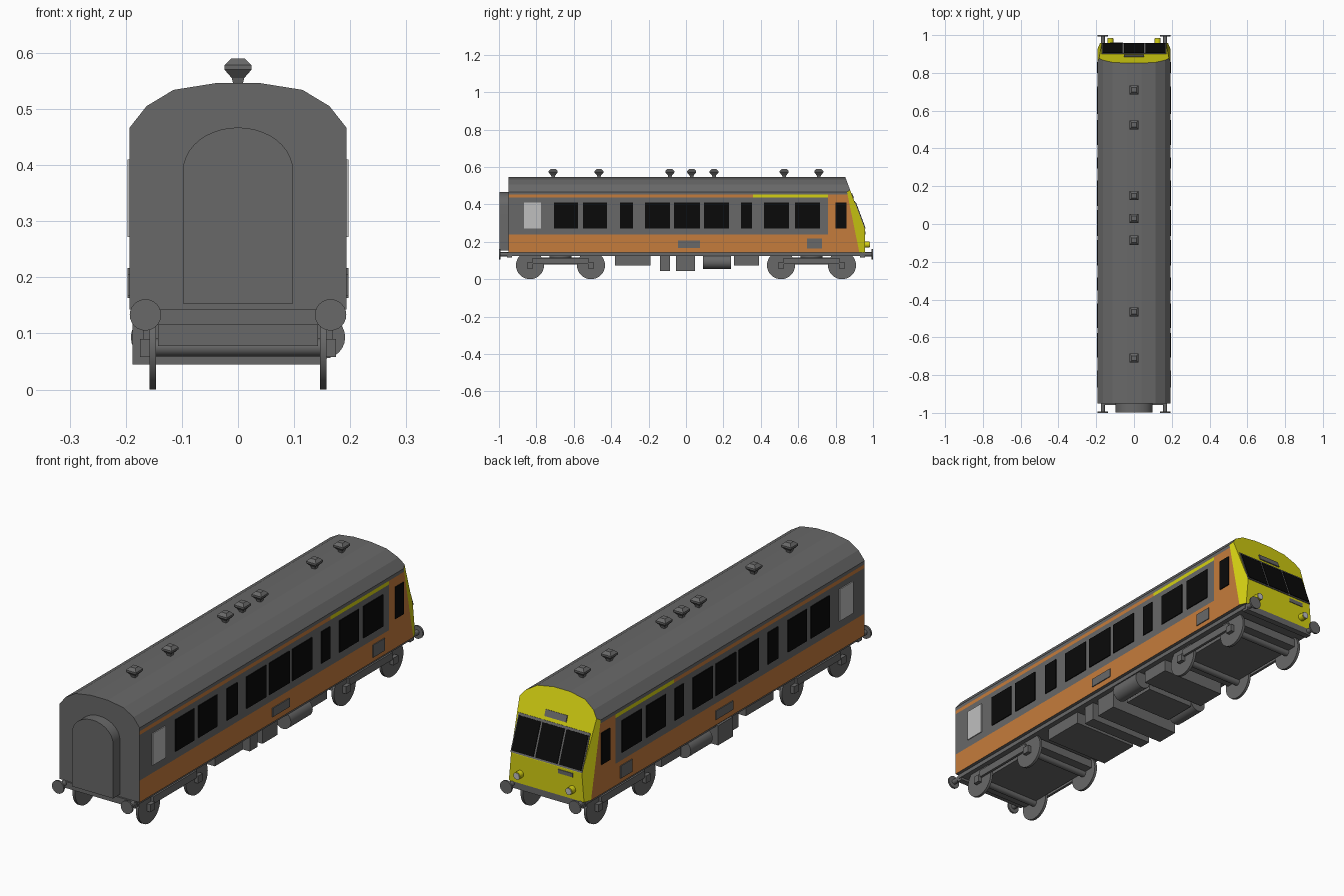
import bpy, bmesh, math
from mathutils import Vector

if "Cube" in bpy.data.objects:
    bpy.data.objects.remove(bpy.data.objects["Cube"])


def mat(name, r, g, b):
    m = bpy.data.materials.new(name)
    m.diffuse_color = (r, g, b, 1)
    m.use_nodes = True
    m.node_tree.nodes["Principled BSDF"].inputs["Base Color"].default_value = m.diffuse_color
    return m


GREY = mat("mid_grey", 0.14, 0.14, 0.14)
ORANGE = mat("orange", 0.56, 0.20, 0.045)
YELLOW = mat("yellow", 0.66, 0.63, 0.006)
BLACK = mat("black", 0.003, 0.003, 0.003)
PALE = mat("pale_grey", 0.52, 0.52, 0.52)


def finish(name, bm, mats, smooth=False):
    bmesh.ops.recalc_face_normals(bm, faces=bm.faces)
    me = bpy.data.meshes.new(name)
    bm.to_mesh(me)
    bm.free()
    ob = bpy.data.objects.new(name, me)
    bpy.context.collection.objects.link(ob)
    for m in mats:
        me.materials.append(m)
    if smooth:
        bpy.ops.object.select_all(action='DESELECT')
        ob.select_set(True)
        bpy.context.view_layer.objects.active = ob
        bpy.ops.object.shade_smooth_by_angle(angle=math.radians(35))
    return ob


def box(name, x0, x1, y0, y1, z0, z1, m):
    bm = bmesh.new()
    bmesh.ops.create_cube(bm, size=1)
    for v in bm.verts:
        v.co = ((x0 + x1) / 2 + v.co.x * (x1 - x0), (y0 + y1) / 2 + v.co.y * (y1 - y0),
                (z0 + z1) / 2 + v.co.z * (z1 - z0))
    return finish(name, bm, [m])


def rod(name, a, b, r, m, sides=24):
    a, b = Vector(a), Vector(b)
    bm = bmesh.new()
    bmesh.ops.create_cone(bm, cap_ends=True, segments=sides, radius1=r, radius2=r, depth=(b - a).length)
    q = Vector((0, 0, 1)).rotation_difference(b - a)
    for v in bm.verts:
        v.co = q @ v.co + (a + b) / 2
    return finish(name, bm, [m], True)


def prism(pts, y0, y1):
    """Extrude an x-z outline along y."""
    bm = bmesh.new()
    f = bm.faces.new([bm.verts.new((x, y0, z)) for x, z in pts])
    g = bmesh.ops.extrude_face_region(bm, geom=[f])['geom']
    bmesh.ops.translate(bm, vec=(0, y1 - y0, 0), verts=[v for v in g if isinstance(v, bmesh.types.BMVert)])
    bmesh.ops.recalc_face_normals(bm, faces=bm.faces)
    return bm


def cut(bm, co, no, remove=False):
    geom = bm.verts[:] + bm.edges[:] + bm.faces[:]
    res = bmesh.ops.bisect_plane(bm, geom=geom, plane_co=co, plane_no=no, clear_outer=remove)
    if remove:
        edges = [e for e in res['geom_cut'] if isinstance(e, bmesh.types.BMEdge)]
        bmesh.ops.edgeloop_fill(bm, edges=edges)
        bmesh.ops.recalc_face_normals(bm, faces=bm.faces)


# Body shell: arched section, with sloping cab front and chamfered cab corners
W = 0.193
half = [(W, 0.143), (W, 0.467), (0.163, 0.505), (0.115, 0.534), (0.04, 0.546)]
bm = prism(half + [(-x, z) for x, z in reversed(half)], -0.95, 0.957)
S0, S1 = Vector((0, 0.957, 0.265)), Vector((0, 0.855, 0.537))
SN = Vector((0, S1.z - S0.z, S0.y - S1.y)).normalized()
cut(bm, S0, SN, True)
for s in (1, -1):
    a, b, c = Vector((s * W, 0.907, 0.24)), Vector((s * W, 0.86, 0.47)), Vector((s * 0.17, 0.957, 0.265))
    n = (b - a).cross(c - a).normalized()
    cut(bm, a, n if n.y > 0 else -n, True)

# Painted bands: split the shell, then colour by height and direction
for z in (0.238, 0.436, 0.452):
    cut(bm, (0, 0, z), (0, 0, 1))
for y in (0.358, 0.76):
    cut(bm, (0, y, 0), (0, 1, 0))
for f in bm.faces:
    c = f.calc_center_median()
    if f.normal.y > 0.2:
        f.material_index = 2
    elif abs(f.normal.x) > 0.95 and c.z < 0.452:
        if c.y > 0.76 or c.z < 0.238:
            f.material_index = 1
        elif c.z > 0.436:
            f.material_index = 2 if c.y > 0.358 else 1
finish("body_shell", bm, [GREY, ORANGE, YELLOW])

# Side windows and panels, on both sides
windows = [(-0.706, -0.578), (-0.55, -0.422), (-0.353, -0.283), (-0.22, -0.086), (-0.064, 0.075),
           (0.096, 0.23), (0.294, 0.353), (0.417, 0.55), (0.583, 0.717), (0.80, 0.858)]
for s in (1, -1):
    x0, x1 = sorted((s * 0.192, s * 0.197))
    for y0, y1 in windows:
        box("side_window", x0, x1, y0, y1, 0.272, 0.41, BLACK)
    box("frosted_window", x0, x1, -0.866, -0.775, 0.272, 0.41, PALE)
    box("side_panel", x0, x1, -0.043, 0.075, 0.168, 0.206, GREY)
    box("cab_panel", x0, x1, 0.647, 0.727, 0.163, 0.217, GREY)


# Plates lying on the sloping cab front
def slope_plate(name, x0, x1, z0, z1, thick, m):
    bm = bmesh.new()
    vs = []
    for x, z in ((x0, z0), (x1, z0), (x1, z1), (x0, z1)):
        p = S0.lerp(S1, (z - S0.z) / (S1.z - S0.z))
        vs.append(bm.verts.new((x, p.y, p.z)))
    f = bm.faces.new(vs)
    g = bmesh.ops.extrude_face_region(bm, geom=[f])['geom']
    bmesh.ops.translate(bm, vec=SN * thick, verts=[v for v in g if isinstance(v, bmesh.types.BMVert)])
    finish(name, bm, [m])


slope_plate("windscreen_surround", -0.172, 0.172, 0.267, 0.418, 0.003, GREY)
for x0, x1 in ((-0.167, -0.062), (-0.053, 0.053), (0.062, 0.167)):
    slope_plate("windscreen", x0, x1, 0.274, 0.408, 0.006, BLACK)
slope_plate("destination_plate", -0.052, 0.052, 0.432, 0.458, 0.004, GREY)
box("number_plate", -0.128, -0.058, 0.955, 0.96, 0.238, 0.255, GREY)
for x in (-0.125, 0.125):
    rod("head_lamp", (x, 0.95, 0.185), (x, 0.982, 0.185), 0.016, YELLOW, 16)
    rod("lamp_lens", (x, 0.981, 0.185), (x, 0.985, 0.185), 0.014, PALE, 16)

# Gangway connection on the flat end
arch = [(-0.098, 0.153), (0.098, 0.153)]
arch += [(0.098 * math.cos(math.pi * i / 20), 0.39 + 0.077 * math.sin(math.pi * i / 20)) for i in range(21)]
finish("gangway", prism(arch, -0.997, -0.945), [GREY], True)

# Roof ventilators: square mushroom caps
for y in (-0.71, -0.465, -0.086, 0.03, 0.15, 0.525, 0.71):
    bm = bmesh.new()
    rings = []
    for r, z in ((0.008, 0.543), (0.011, 0.555), (0.024, 0.57), (0.024, 0.578), (0.012, 0.59)):
        rings.append([bm.verts.new((r * a, y + r * b, z)) for a, b in ((1, 1), (-1, 1), (-1, -1), (1, -1))])
    for lo, hi in zip(rings, rings[1:]):
        for i in range(4):
            bm.faces.new((lo[i], lo[(i + 1) % 4], hi[(i + 1) % 4], hi[i]))
    bm.faces.new(rings[0])
    bm.faces.new(rings[-1])
    finish("roof_vent", bm, [GREY])

# Underframe and equipment boxes
box("underframe", -0.178, 0.178, -0.945, 0.945, 0.125, 0.145, GREY)
for x0, x1, y0, y1, z0 in ((-0.155, 0.155, -0.38, -0.19, 0.072), (-0.155, 0.155, -0.14, -0.086, 0.045),
                           (-0.188, 0.155, -0.053, 0.048, 0.045), (-0.155, 0.155, 0.257, 0.39, 0.072)):
    box("equipment_box", x0, x1, y0, y1, z0, 0.13, GREY)
for x in (-0.153, 0.153):
    rod("air_tank", (x, 0.09, 0.093), (x, 0.24, 0.093), 0.038, GREY)
box("engine_block", -0.115, 0.115, 0.09, 0.24, 0.062, 0.13, GREY)

# Buffer beams and buffers
for e in (-1, 1):
    y0, y1 = sorted((e * 0.93, e * 0.957))
    box("buffer_beam", -0.175, 0.175, y0, y1, 0.115, 0.143, GREY)
    for x in (-0.165, 0.165):
        rod("buffer_stem", (x, e * 0.94, 0.133), (x, e * 0.994, 0.133), 0.011, GREY, 16)
        rod("buffer_head", (x, e * 0.992, 0.133), (x, e * 1.0, 0.133), 0.028, GREY)

# Bogies with wheels, axles and axle boxes
for cy in (-0.671, 0.671):
    box("bogie_frame", -0.143, 0.143, cy - 0.22, cy + 0.22, 0.078, 0.115, GREY)
    rod("bogie_pivot", (0, cy, 0.11), (0, cy, 0.13), 0.06, GREY)
    for s in (1, -1):
        x0, x1 = sorted((s * 0.157, s * 0.168))
        box("bogie_side_beam", x0, x1, cy - 0.15, cy + 0.15, 0.08, 0.112, GREY)
    for y in (cy - 0.163, cy + 0.163):
        rod("axle", (-0.15, y, 0.075), (0.15, y, 0.075), 0.016, GREY, 16)
        for s in (1, -1):
            rod("wheel", (s * 0.146, y, 0.075), (s * 0.158, y, 0.075), 0.075, GREY, 32)
            x0, x1 = sorted((s * 0.155, s * 0.175))
            box("axle_box", x0, x1, y - 0.016, y + 0.016, 0.058, 0.09, GREY)
